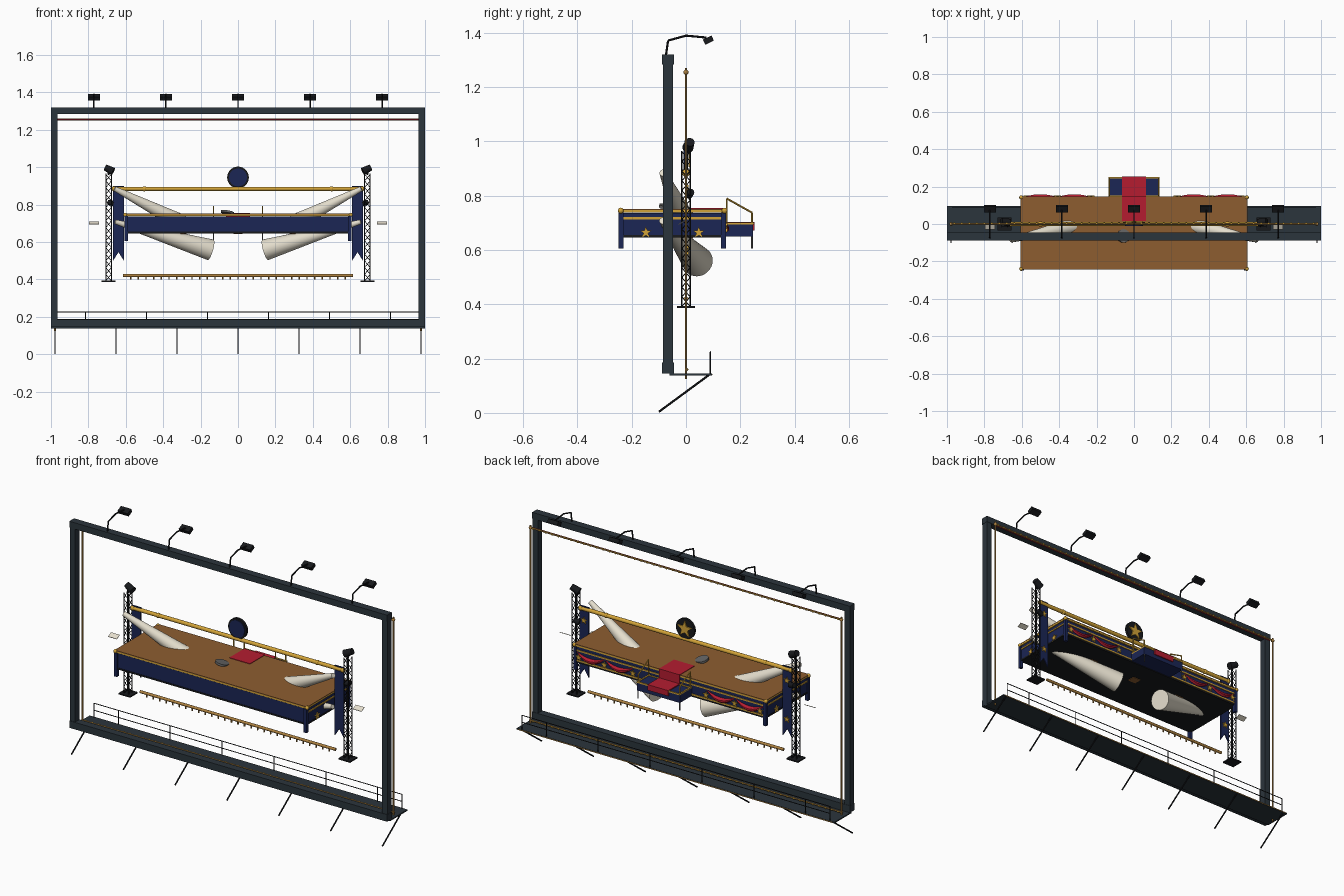
import bpy, bmesh, math
from mathutils import Vector, Matrix

if "Cube" in bpy.data.objects:
    bpy.data.objects.remove(bpy.data.objects["Cube"])


def material(name, r, g, b):
    m = bpy.data.materials.new(name)
    m.use_nodes = True
    m.diffuse_color = (r, g, b, 1)
    m.node_tree.nodes["Principled BSDF"].inputs["Base Color"].default_value = (r, g, b, 1)
    return m


SLATE = material("dark slate", .024, .035, .045)
BLACK = material("black", .009, .01, .012)
NAVY = material("navy", .011, .019, .09)
WOOD = material("wood brown", .27, .11, .03)
RED = material("red", .46, .012, .03)
GOLD = material("gold", .65, .37, .04)
BRASS = material("brass", .42, .22, .05)
CREAM = material("cream", .78, .73, .61)
GRAY = material("gray", .13, .13, .13)


def finish(name, bm, mat, smooth=False):
    bmesh.ops.recalc_face_normals(bm, faces=bm.faces)
    me = bpy.data.meshes.new(name)
    bm.to_mesh(me)
    bm.free()
    me.materials.append(mat)
    ob = bpy.data.objects.new(name, me)
    bpy.context.collection.objects.link(ob)
    if smooth:
        bpy.ops.object.select_all(action='DESELECT')
        ob.select_set(True)
        bpy.context.view_layer.objects.active = ob
        bpy.ops.object.shade_smooth_by_angle(angle=math.radians(40))


def box(name, lo, hi, mat, rot=Matrix.Identity(4)):
    bm = bmesh.new()
    lo, hi = Vector(lo), Vector(hi)
    place = Matrix.Translation((lo + hi) / 2) @ rot @ Matrix.Diagonal((*(hi - lo), 1))
    bmesh.ops.create_cube(bm, size=1, matrix=place)
    finish(name, bm, mat)


def tubes(name, pairs, r, mat, seg=8, r2=None):
    bm = bmesh.new()
    for a, b in pairs:
        a, b = Vector(a), Vector(b)
        rot = (b - a).to_track_quat('Z', 'Y').to_matrix().to_4x4()
        bmesh.ops.create_cone(bm, cap_ends=True, segments=seg, radius1=r, radius2=r if r2 is None else r2,
                              depth=(b - a).length, matrix=Matrix.Translation((a + b) / 2) @ rot)
    finish(name, bm, mat, seg > 6)


def balls(name, points, r, mat, seg=12):
    bm = bmesh.new()
    for p in points:
        bmesh.ops.create_uvsphere(bm, u_segments=seg, v_segments=seg // 2, radius=r, matrix=Matrix.Translation(p))
    finish(name, bm, mat, True)


def plate(name, outline, matrix, mat, depth=.006):
    """Flat outline in local XY, extruded along local Z."""
    bm = bmesh.new()
    face = bm.faces.new([bm.verts.new((x, y, 0)) for x, y in outline])
    ext = bmesh.ops.extrude_face_region(bm, geom=[face])
    bmesh.ops.translate(bm, vec=(0, 0, depth), verts=[v for v in ext["geom"] if isinstance(v, bmesh.types.BMVert)])
    bm.transform(matrix)
    finish(name, bm, mat)


def star(name, loc, r, rot):
    pts = []
    for i in range(10):
        a, q = math.pi / 2 + i * math.pi / 5, r if i % 2 == 0 else r * .42
        pts.append((q * math.cos(a), q * math.sin(a)))
    plate(name, pts, Matrix.Translation(loc) @ rot, GOLD)


UP = Matrix.Rotation(math.pi / 2, 4, 'X')
BACK = Matrix.Rotation(math.pi, 4, 'Z') @ UP
SIDE = {s: Matrix.Rotation(s * math.pi / 2, 4, 'Z') @ UP for s in (-1, 1)}

# Outer frame
for s in (-1, 1):
    box("frame_post", (s * .982 - .017, -.085, .16), (s * .982 + .017, -.047, 1.31), SLATE)
box("frame_top", (-1, -.088, 1.284), (1, -.045, 1.32), SLATE)
box("frame_bottom", (-1, -.088, .145), (1, -.045, .185), SLATE)

# Border rods with a row of gold beads, and the thin red strip in front
for s in (-1, 1):
    tubes("border_side", [((s * .978, 0, .125), (s * .978, 0, 1.27))], .0045, BRASS)
for z in (.16, 1.255):
    tubes("border_rod", [((-.985, 0, z), (.985, 0, z))], .0045, BRASS)
    balls("border_beads", [(i * .04, .003, z) for i in range(-24, 25)], .0058, GOLD, 8)
balls("border_knobs", [(s * .978, 0, 1.255) for s in (-1, 1)], .01, BRASS)
box("border_strip", (-.965, -.009, 1.251), (.965, -.007, 1.257), RED)

# Catwalk with railing and struts
box("catwalk", (-1, -.06, .138), (1, .095, .145), SLATE)
box("catwalk_edge", (-.99, .0955, .139), (.99, .0975, .144), BRASS)
tubes("catwalk_struts", [((x, .085, .14), (x, -.1, .004)) for x in [i * .326 for i in range(-3, 4)]], .004, BLACK, 6)
rails = [((-.97, .09, z), (.97, .09, z)) for z in (.185, .225)]
posts = [((x, .09, .14), (x, .09, .225)) for x in [-.97, -.815, -.49, -.163, .163, .49, .815, .97]]
tubes("catwalk_railing", rails + posts, .0025, BLACK, 6)

# Flood lights over the frame
for i in range(-2, 3):
    x = i * .385
    path = [(x, -.075, 1.31), (x, -.066, 1.372), (x, 0, 1.39), (x, .075, 1.383)]
    tubes("lamp_arm", list(zip(path, path[1:])), .004, BLACK)
    box("lamp_head", (x - .032, .065, 1.363), (x + .032, .1, 1.384), BLACK, Matrix.Rotation(.45, 4, 'X'))

# Stage: navy body, gold edging under a wooden deck
box("stage_body", (-.6, -.24, .655), (.6, .14, .737), NAVY)
box("stage_edging", (-.605, -.243, .739), (.605, .145, .748), GOLD)
box("stage_deck", (-.606, -.244, .748), (.606, .146, .752), WOOD)
box("stage_underside", (-.602, -.242, .646), (.602, .142, .655), BLACK)
for x in (-.3, 0, .3):
    box("underside_hatch", (x - .025, -.02, .643), (x + .025, .025, .647), WOOD)
for s in (-1, 1):
    for y in (-.24, .138):
        box("stage_leg", (s * .597 - .009, y - .009, .605), (s * .597 + .009, y + .009, .739), NAVY)
balls("deck_knobs", [(s * .603, y, .745) for s in (-1, 1) for y in (-.24, .142)], .011, GOLD)
for z in (.717, .660):
    box("back_stripe", (-.59, .139, z - .004), (.59, .144, z + .004), GOLD)
for s in (-1, 1):
    x = s * .602
    box("side_stripe", (x - .003, -.23, .713), (x + .003, .13, .721), GOLD)
    for y in (-.148, .047):
        star("side_star", (s * .6, y, .665), .022, SIDE[s])
    for x in (.23, .41, .57):
        star("back_star", (s * x, .146, .683), .021, BACK)

# Red swags along the back
for cx in (-.5, -.32, .32, .5):
    bm = bmesh.new()
    rows = []
    for i in range(13):
        u = i / 6 - 1
        sag = 1 - u * u
        x, top = cx + u * .085, .712 - .020 * sag
        rows.append([bm.verts.new((x, .145 + b * sag, top - d * (.006 + .022 * sag)))
                     for b, d in ((0, 0), (.014, .35), (.014, .7), (.003, 1))])
    for p, q in zip(rows, rows[1:]):
        for j in range(3):
            bm.faces.new((p[j], p[j + 1], q[j + 1], q[j]))
    finish("swag", bm, RED, True)

# Back landing with carpet and hand rails
box("landing", (-.135, .14, .65), (.135, .247, .698), NAVY)
for y in (.15, .247):
    box("landing_edge", (-.135, y - .004, .694), (.135, y + .003, .702), GOLD)
box("deck_carpet", (-.065, .015, .750), (.065, .15, .755), RED)
box("carpet_drop", (-.065, .145, .698), (.065, .151, .755), RED)
box("landing_carpet", (-.065, .145, .697), (.065, .253, .704), RED)
box("carpet_front", (-.065, .246, .672), (.065, .253, .704), RED)
for s in (-1, 1):
    x = s * .131
    tubes("landing_rail", [((x, .15, .70), (x, .15, .79)), ((x, .243, .65), (x, .243, .738)),
                           ((x, .15, .79), (x, .243, .738))], .0035, GOLD)
    tubes("landing_leg", [((x, .243, .605), (x, .243, .66))], .003, GRAY)
    box("landing_side_edge", (x - .004, .14, .694), (x + .004, .247, .702), GOLD)

# Gray round pad on the deck
tubes("deck_pad", [((-.057, -.065, .752), (-.055, -.063, .763))], .036, GRAY, 20)

# Overhead bar with medallion on a short stem
tubes("overhead_bar", [((-.66, 0, .884), (.66, 0, .884))], .011, GOLD, 12)
balls("bar_knobs", [(s * x, 0, .884) for s in (-1, 1) for x in (.5, .662)], .014, GOLD)
tubes("medallion_rim", [((0, -.006, .945), (0, .008, .945))], .058, BLACK, 32)
tubes("medallion_face", [((0, -.010, .945), (0, -.004, .945))], .048, NAVY, 32)
star("medallion_star", (0, .009, .945), .048, BACK)

# Lower bar with hanging teeth
tubes("lower_bar", [((-.615, 0, .42), (.615, 0, .42))], .008, BRASS, 12)
tubes("lower_bar_teeth", [((i * .041, 0, .415), (i * .041, 0, .398)) for i in range(-14, 15)], .004, BRASS, 6)

for s in (-1, 1):
    # Lattice tower
    cx, h, n = s * .692, .015, 16
    corners = [(cx - h, -h), (cx + h, -h), (cx + h, h), (cx - h, h)]
    tubes("tower_chords", [((x, y, .39), (x, y, .965)) for x, y in corners], .003, BLACK, 6)
    step = .57 / n
    web = []
    for k in range(n):
        z = .392 + k * step
        for i in range(4):
            a, b = corners[i], corners[(i + 1) % 4]
            if k % 2:
                a, b = b, a
            web.append(((*a, z), (*b, z + step)))
    tubes("tower_lattice", web, .0018, BLACK, 4)
    box("tower_base", (cx - .037, -.034, .387), (cx + .037, .034, .394), BLACK)

    # Tower spotlights
    tubes("tower_lamp_top", [((s * .710, .015, .998), (s * .667, .007, .977))], .017, BLACK, 12, .021)
    tubes("tower_lamp_low", [((s * .695, .018, .813), (s * .662, .01, .805))], .013, BLACK, 12, .016)
    tubes("tower_lamp_stem", [((cx, 0, .96), (cx, .01, .99))], .005, BLACK)

    # Light beams: one sinks into the deck, one passes out under the stage
    tubes("upper_beam", [((s * .66, -.085, .885), (s * .3, -.005, .702))], .013, CREAM, 32, .045)
    tubes("lower_beam", [((s * .657, -.087, .708), (s * .147, .043, .558))], .012, CREAM, 32, .057)

    # Swallowtail banner with stars
    plate("banner", [(-.029, .9), (.029, .9), (.029, .5), (0, .545), (-.029, .5)],
          Matrix.Translation((s * .639, .003, 0)) @ UP, NAVY)
    for z in (.6, .82):
        star("banner_star", (s * .639, .003, z), .02, BACK)

    # Small tilted card beside the tower
    box("side_card", (s * .77 - .027, -.03, .700), (s * .77 + .027, .0, .703), CREAM,
        Matrix.Rotation(.5, 4, 'X'))
